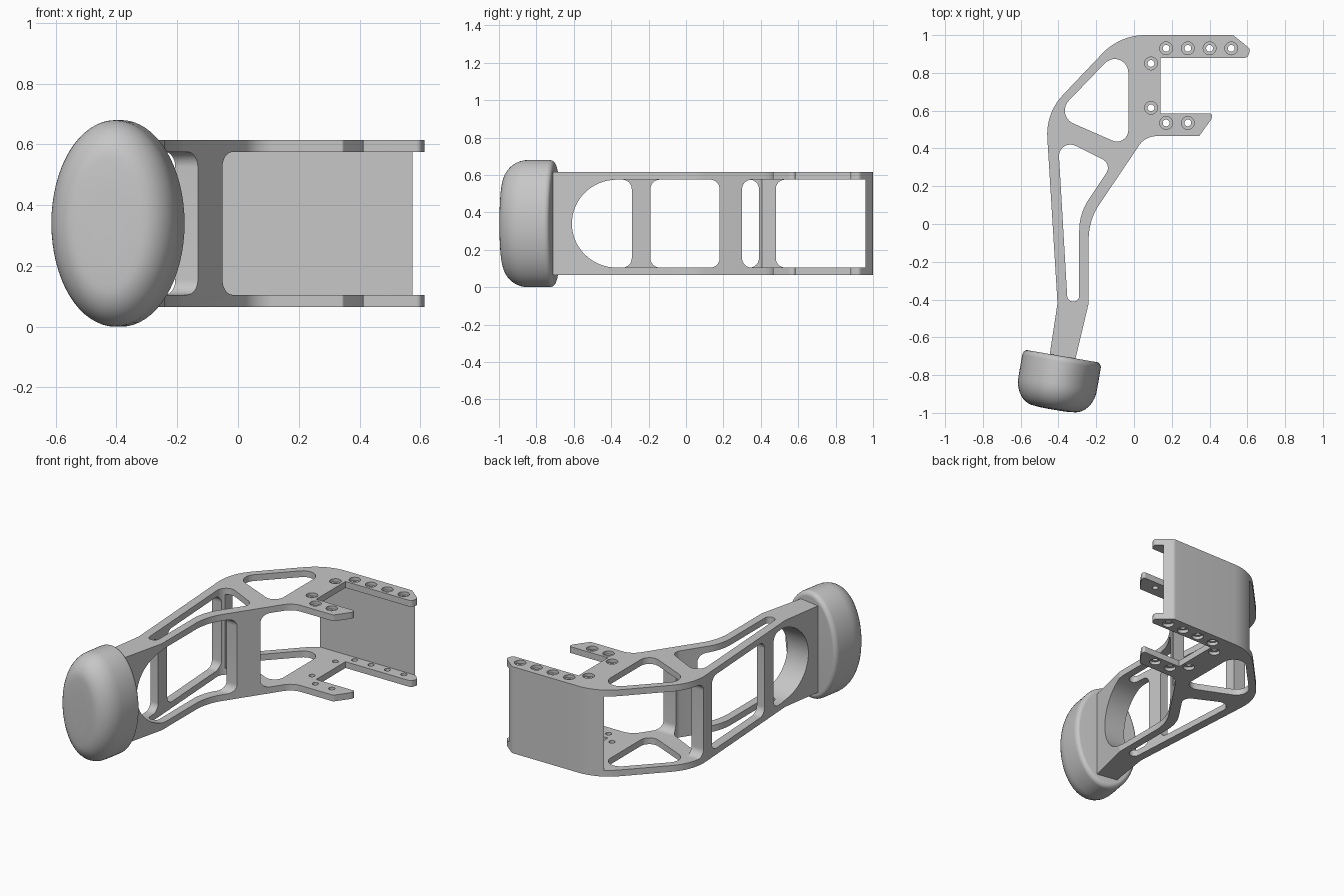
import bpy, bmesh, math
from mathutils import Vector

if "Cube" in bpy.data.objects:
    bpy.data.objects.remove(bpy.data.objects["Cube"], do_unlink=True)

BOTTOM, TOP, PLATE = 0.065, 0.615, 0.04
LOW, HIGH, MID = BOTTOM + PLATE, TOP - PLATE, 0.34

grey = bpy.data.materials.new("plain_grey")
grey.use_nodes = True
grey.diffuse_color = (0.57, 0.57, 0.57, 1)
grey.node_tree.nodes["Principled BSDF"].inputs["Base Color"].default_value = grey.diffuse_color


def rounded(corners, steps=10):
    """Polygon from (x, y, radius) corners, each replaced by an arc."""
    pts = []
    for i, (x, y, r) in enumerate(corners):
        p = Vector((x, y))
        if r == 0:
            pts.append(p)
            continue
        a = (Vector(corners[i - 1][:2]) - p).normalized()
        b = (Vector(corners[(i + 1) % len(corners)][:2]) - p).normalized()
        half = a.angle(b) / 2
        centre = p + (a + b).normalized() * r / math.sin(half)
        reach = r / math.tan(half)
        start, end = (p + a * reach - centre) / r, (p + b * reach - centre) / r
        span = math.pi - 2 * half
        for k in range(steps + 1):
            t = k / steps
            arm_dir = start * math.sin((1 - t) * span) + end * math.sin(t * span)
            pts.append(centre + arm_dir * r / math.sin(span))
    return pts


def finish(name, bm):
    bmesh.ops.recalc_face_normals(bm, faces=bm.faces)
    mesh = bpy.data.meshes.new(name)
    bm.to_mesh(mesh)
    bm.free()
    mesh.materials.append(grey)
    obj = bpy.data.objects.new(name, mesh)
    bpy.context.collection.objects.link(obj)
    return obj


def loft(bm, rings):
    """Skin a stack of equal-length rings and cap both ends."""
    loops = [[bm.verts.new(p) for p in ring] for ring in rings]
    for a, b in zip(loops, loops[1:]):
        for i in range(len(a)):
            j = (i + 1) % len(a)
            bm.faces.new((a[i], a[j], b[j], b[i]))
    bm.faces.new(loops[0])
    bm.faces.new(loops[-1])


def prism(name, pts, axis, lo, hi):
    """Extrude a plan (axis z) or a side profile (axis x) from lo to hi."""
    bm = bmesh.new()
    loft(bm, [[(p[0], p[1], d) if axis == "z" else (d, p[0], p[1]) for p in pts]
              for d in (lo, hi)])
    return finish(name, bm)


def smooth(obj):
    bpy.ops.object.select_all(action="DESELECT")
    obj.select_set(True)
    bpy.context.view_layer.objects.active = obj
    bpy.ops.object.shade_smooth_by_angle(angle=math.radians(30))


# Arm: one plan outline at full height
arm = prism("arm_frame", rounded([
    (-0.075, 1.0, 0.31), (0.525, 1.0, 0.03), (0.618, 0.925, 0.025), (0.60, 0.88, 0.02),
    (0.14, 0.88, 0), (0.14, 0.585, 0), (0.415, 0.585, 0.012), (0.41, 0.555, 0.02),
    (0.345, 0.465, 0.01), (0.06, 0.465, 0.11), (-0.24, 0.02, 0.33), (-0.24, -0.42, 0.08),
    (-0.315, -0.735, 0), (-0.45, -0.715, 0), (-0.405, -0.42, 0.1), (-0.467, 0.588, 0.3)]),
    "z", BOTTOM, TOP)

# Lightening holes through the plates
cutters = [
    prism("knee_hole", rounded([(-0.42, 0.575, 0.075), (-0.03, 0.98, 0.072), (-0.03, 0.405, 0.06)]),
          "z", -0.1, 0.8),
    prism("shin_hole", rounded([(-0.403, 0.46, 0.06), (-0.115, 0.317, 0.05), (-0.29, 0.055, 0.3),
                                (-0.29, -0.41, 0.03), (-0.352, -0.41, 0.03)]), "z", -0.1, 0.8)]


def window(name, y0, y1, x0, x1, r0=0.05, r1=0.05):
    pts = rounded([(y0, LOW, r0), (y1, LOW, r1), (y1, HIGH, r1), (y0, HIGH, r0)])
    cutters.append(prism(name, pts, "x", x0, x1))


def arch(name, y1, x0, x1):
    ring = [(-0.37 - 0.24 * math.sin(t), MID - (HIGH - MID) * math.cos(t))
            for t in (math.pi * k / 32 for k in range(33))]
    pts = ring + rounded([(-0.37, HIGH, 0), (y1, HIGH, 0.05), (y1, LOW, 0.05), (-0.37, LOW, 0)])[1:-1]
    cutters.append(prism(name, pts, "x", x0, x1))


# Side windows, leaving posts on the inner and outer sides
arch("inner_arch", 0.18, -0.325, 1)
arch("outer_arch", -0.29, -1, -0.30)
window("outer_shin_window", -0.19, 0.39, -1, -0.32)
window("inner_knee_window", 0.30, 0.96, -0.375, 1, r1=0)
window("outer_knee_window", 0.48, 0.96, -1, -0.35, r1=0)
window("rear_opening", 0.60, 0.96, -1, 1, r0=0, r1=0)

# Counterbored screw holes in both plates
bm = bmesh.new()
screws = [(0.17 + 0.115 * k, 0.93) for k in range(4)] + [(0.09, 0.85), (0.09, 0.615)]
screws += [(0.17, 0.535), (0.285, 0.535)]
sink = 0.02
steps = [(BOTTOM - 0.05, 0.034), (BOTTOM + sink, 0.034), (BOTTOM + sink, 0.018),
         (TOP - sink, 0.018), (TOP - sink, 0.034), (TOP + 0.05, 0.034)]
for x, y in screws:
    loft(bm, [[(x + r * math.cos(math.tau * k / 24), y + r * math.sin(math.tau * k / 24), z)
               for k in range(24)] for z, r in steps])
cutters.append(finish("screw_holes", bm))

for cutter in cutters:
    cutter.hide_render = True
    mod = arm.modifiers.new(cutter.name, "BOOLEAN")
    mod.operation, mod.solver, mod.object = "DIFFERENCE", "EXACT", cutter
graph = bpy.context.evaluated_depsgraph_get()
arm.data = bpy.data.meshes.new_from_object(arm.evaluated_get(graph))
arm.modifiers.clear()
for cutter in cutters:
    bpy.data.objects.remove(cutter, do_unlink=True)
smooth(arm)

# Foot: oval pad with a softly rounded sole, tilted in plan
depth, sole, lip = 0.283, 0.135, 0.03
quarter = [math.pi / 2 * k / 10 for k in range(11)]
profile = [(lip * (1 - math.sin(t)), lip * (1 - math.cos(t))) for t in quarter]
profile += [(sole * (1 - math.cos(t)), depth - sole * (1 - math.sin(t))) for t in quarter]
profile += [(0.17, depth + 0.003), (0.21, depth + 0.004)]
across, along = Vector((0.985, -0.17, 0)), Vector((-0.17, -0.985, 0))
centre = Vector((-0.379, -0.70, MID))
bm = bmesh.new()
loft(bm, [[centre + along * t + across * (0.211 - 0.8 * inset) * math.cos(math.tau * k / 64)
           + Vector((0, 0, (MID - inset) * math.sin(math.tau * k / 64))) for k in range(64)]
          for inset, t in profile])
smooth(finish("foot_pad", bm))
